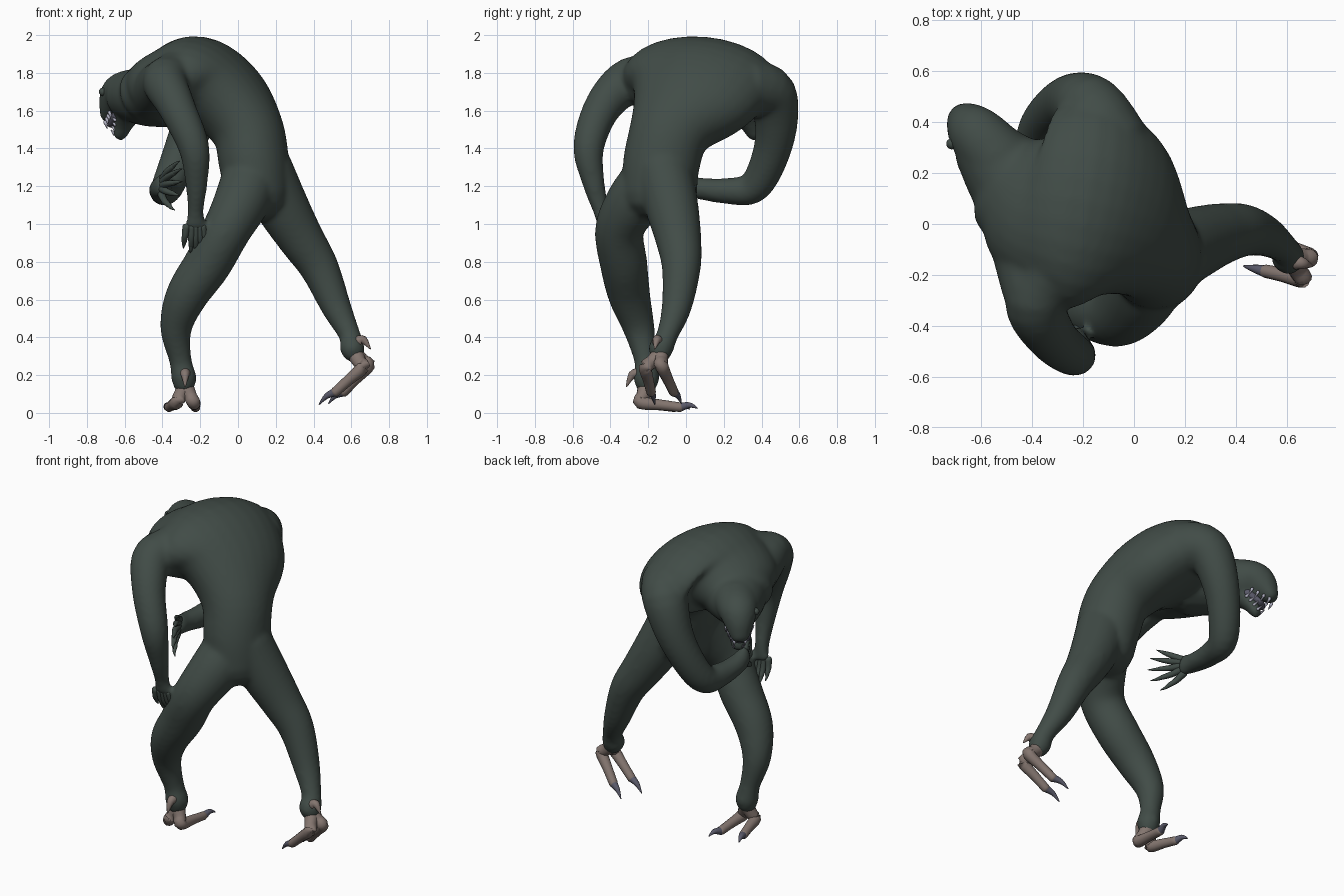
import bpy, bmesh, math
from mathutils import Vector as V

if "Cube" in bpy.data.objects:
    bpy.data.objects.remove(bpy.data.objects["Cube"])


def material(name, rgb):
    m = bpy.data.materials.new(name)
    m.diffuse_color = (*rgb, 1)
    m.use_nodes = True
    m.node_tree.nodes["Principled BSDF"].inputs["Base Color"].default_value = m.diffuse_color
    return m


SKIN = material("dark green skin", (0.053, 0.072, 0.063))
FOOT = material("pinkish brown foot", (0.23, 0.18, 0.16))
CLAW = material("violet grey claw", (0.1, 0.1, 0.14))
TOOTH = material("pale tooth", (0.42, 0.42, 0.52))


def spline(pts, sub):
    """Catmull-Rom through stations (x, y, z, half width, half depth)."""
    p = [pts[0]] + pts + [pts[-1]]
    out = []
    for i in range(1, len(p) - 2):
        for s in range(sub):
            t = s / sub
            out.append([0.5 * (2 * b + (c - a) * t + (2*a - 5*b + 4*c - d) * t*t
                        + (3*b - a - 3*c + d) * t**3)
                        for a, b, c, d in zip(p[i-1], p[i], p[i+1], p[i+2])])
    return out + [list(pts[-1])]


def add_tube(bm, pts, side=(0, 1, 0), sides=20, sub=5):
    """Loft rounded ellipses along a path; width runs along 'side'."""
    pts = [tuple(p) if len(p) == 5 else (*p, p[3]) for p in pts]
    st = spline(pts, sub)
    cen = [V(s[:3]) for s in st]
    tan = [(cen[min(i+1, len(st)-1)] - cen[max(i-1, 0)]).normalized() for i in range(len(st))]
    sec = [(c, t, s[3], s[4]) for c, t, s in zip(cen, tan, st)]

    def cap(c, t, a, b, sign):
        r = min(a, b) * 0.8
        return [(c + t * sign * r * math.sin(q), t, a * math.cos(q), b * math.cos(q))
                for q in (0.5, 1.0, 1.4)]
    sec = cap(*sec[0], -1)[::-1] + sec + cap(*sec[-1], 1)
    rings = []
    for c, t, a, b in sec:
        u = V(side)
        u = (u - t * u.dot(t)).normalized()
        w = t.cross(u)
        rings.append([bm.verts.new(c + u * a * math.cos(k) + w * b * math.sin(k))
                      for k in (2 * math.pi * j / sides for j in range(sides))])
    new = []
    for r, q in zip(rings, rings[1:]):
        for j in range(sides):
            k = (j + 1) % sides
            new.append(bm.faces.new((r[j], r[k], q[k], q[j])))
    new += [bm.faces.new(rings[0][::-1]), bm.faces.new(rings[-1])]
    bmesh.ops.recalc_face_normals(bm, faces=new)


def finish(bm, name, mat):
    me = bpy.data.meshes.new(name)
    for f in bm.faces:
        f.smooth = True
    bm.to_mesh(me)
    bm.free()
    me.materials.append(mat)
    ob = bpy.data.objects.new(name, me)
    bpy.context.collection.objects.link(ob)
    return ob


def tubes(name, mat, paths, side=(0, 1, 0), sides=10, sub=4):
    bm = bmesh.new()
    for p in paths:
        add_tube(bm, p, side, sides, sub)
    return finish(bm, name, mat)


# body: torso, neck, head, jaw, arms and legs fused into one skin
body = bmesh.new()
SHOULDERS = (0.23, 0.97, -0.08)
HEAD = (0.76, 0.65, 0)
add_tube(body, [(0.11, -0.14, 1.15, .20, .17), (0.085, -0.13, 1.32, .205, .185),
                (0.05, -0.08, 1.50, .225, .19), (-0.07, 0.03, 1.67, .36, .22),
                (-0.22, 0.08, 1.76, .42, .235), (-0.37, 0.09, 1.73, .33, .195),
                (-0.47, 0.14, 1.69, .22, .165)], SHOULDERS, 28)
# chest and shoulder fill
add_tube(body, [(-0.44, 0.04, 1.69, .15), (-0.42, -0.12, 1.72, .135), (-0.395, -0.27, 1.755, .12)], (0, 0, 1))
add_tube(body, [(-0.18, 0.0, 1.82, .15), (-0.30, -0.15, 1.79, .14), (-0.37, -0.26, 1.765, .125)], (0, 0, 1))
# neck, head and lower jaw
add_tube(body, [(-0.36, 0.08, 1.70, .22, .19), (-0.48, 0.18, 1.68, .185, .165),
                (-0.58, 0.29, 1.68, .135, .13)], HEAD)
add_tube(body, [(-0.54, 0.26, 1.70, .135, .125), (-0.615, 0.35, 1.69, .115, .11),
                (-0.655, 0.395, 1.635, .088, .088), (-0.68, 0.425, 1.575, .058, .05)], HEAD)
add_tube(body, [(-0.575, 0.29, 1.60, .09, .07), (-0.605, 0.335, 1.53, .06, .048),
                (-0.625, 0.36, 1.468, .044, .032)], HEAD)
# hanging arm
add_tube(body, [(-0.28, -0.14, 1.74, .15), (-0.385, -0.30, 1.755, .125), (-0.325, -0.44, 1.62, .10),
                (-0.235, -0.515, 1.41, .083), (-0.22, -0.49, 1.22, .06), (-0.225, -0.45, 1.07, .043),
                (-0.225, -0.437, 0.99, .058, .03)], (1, 0, 0))
# bent arm
add_tube(body, [(-0.10, 0.32, 1.72, .16), (-0.175, 0.455, 1.68, .135), (-0.27, 0.47, 1.45, .105),
                (-0.37, 0.37, 1.205, .087), (-0.40, 0.22, 1.175, .07), (-0.41, 0.06, 1.19, .058),
                (-0.40, -0.02, 1.205, .065, .038)], (0, 0, 1))
# standing leg and trailing leg
add_tube(body, [(0.07, -0.17, 1.25, .155), (0.02, -0.275, 1.12, .148), (-0.06, -0.352, 0.97, .13),
                (-0.16, -0.33, 0.79, .126), (-0.272, -0.30, 0.62, .112), (-0.328, -0.25, 0.45, .085),
                (-0.305, -0.215, 0.28, .06), (-0.287, -0.21, 0.19, .07, .068),
                (-0.285, -0.21, 0.15, .06)], (0, 1, 0))
add_tube(body, [(0.14, -0.12, 1.28, .155), (0.235, -0.075, 1.09, .142), (0.335, -0.04, 0.92, .122),
                (0.43, -0.025, 0.77, .104), (0.52, -0.05, 0.56, .08), (0.592, -0.10, 0.41, .058),
                (0.605, -0.13, 0.345, .068), (0.615, -0.135, 0.315, .058)], (0, 1, 0))
skin = finish(body, "body", SKIN)
mod = skin.modifiers.new("fuse", 'REMESH')
mod.mode = 'VOXEL'
mod.voxel_size = 0.013
mod.use_smooth_shade = True
mod = skin.modifiers.new("soften", 'SMOOTH')
mod.factor = 0.5
mod.iterations = 14


def hand(name, palm, direction, spread, curl, length, fan):
    """Four fingers and a thumb fanned out from the palm, each with a claw."""
    p, d, s, c = V(palm), V(direction).normalized(), V(spread).normalized(), V(curl).normalized()
    fingers, claws = [], []
    for k, n in ((-1.9, .75), (-.75, .95), (0, 1), (.75, .95), (1.5, .8)):
        base = p + s * k * .026
        way = (d + s * k * fan).normalized()
        mid, end = base + way * length * n * .5, base + way * length * n * .85 + c * .012
        tip = base + way * length * n * 1.25 + c * .03
        fingers.append([(*base, .021), (*mid, .018), (*end, .014)])
        claws.append([(*end, .013), (*((end + tip) / 2 - c * .004), .009), (*tip, .002)])
    tubes(name + "_fingers", SKIN, fingers)
    tubes(name + "_claws", SKIN, claws)


hand("hanging_hand", (-0.225, -0.44, 0.985), (0.02, 0.22, -1), (1, 0.1, 0), (0, 1, 0), .125, .08)
hand("bent_hand", (-0.40, -0.03, 1.205), (0.38, -1, 0.1), (0.1, 0, 1), (1, 0, 0), .17, .36)


def foot(name, ankle, toes, spur):
    """Two long toes, each ankle > knuckle > toe end > claw tip, plus a heel spur."""
    pads, claws = [], []
    for knuckle, end, tip in toes:
        k, e, t = V(knuckle), V(end), V(tip)
        pads.append([(*ankle, .045), (*(V(ankle).lerp(k, .6)), .037), (*k, .036),
                     (*(k.lerp(e, .5)), .029), (*e, .026)])
        claws.append([(*e, .024), (*(e.lerp(t, .55) + V((0, 0, .014))), .015), (*t, .003)])
    pads.append([(*spur[0], .03), (*spur[1], .022), (*spur[2], .004)])
    tubes(name + "_toes", FOOT, pads, (0.3, 0.2, 1), 12)
    tubes(name + "_claws", CLAW, claws, (0.3, 0.2, 1), 10)


foot("standing_foot", (-0.28, -0.21, 0.14),
     [((-0.235, -0.24, .055), (-0.225, -0.03, .03), (-0.205, 0.06, .025)),
      ((-0.325, -0.235, .055), (-0.365, -0.06, .03), (-0.39, 0.02, .02))],
     [(-0.28, -0.25, .21), (-0.28, -0.285, .20), (-0.28, -0.315, .14)])
foot("trailing_foot", (0.62, -0.135, 0.31),
     [((0.66, -0.215, .24), (0.515, -0.185, .11), (0.43, -0.165, .045)),
      ((0.69, -0.13, .25), (0.56, -0.065, .11), (0.48, -0.025, .05))],
     [(0.64, -0.15, .38), (0.665, -0.155, .385), (0.70, -0.165, .34)])

# mouth lining and teeth along both jaws
tubes("mouth_lining", CLAW, [[(-0.60, 0.32, 1.58, .086, .04), (-0.65, 0.38, 1.525, .056, .02)]], HEAD)
side, teeth = V((0.76, 0.65, 0)), []
for sgn in (-1, 1):
    for i in range(4):
        t = i / 3
        w = side * sgn * (.078 - .046 * t)
        up = V((-0.622, 0.348, 1.592)).lerp(V((-0.68, 0.425, 1.54)), t) + w
        low = V((-0.598, 0.32, 1.55)).lerp(V((-0.632, 0.373, 1.475)), t) + w * .88
        teeth.append([(*up, .010), (*(up + V((0.012, -0.012, -0.034))), .003)])
        teeth.append([(*low, .009), (*(low + V((-0.018, 0.02, 0.022))), .003)])
tubes("teeth", TOOTH, teeth, HEAD, 6, 1)

# brow-like eye bumps on both sides of the head
for sgn, label in ((-1, "left"), (1, "right")):
    c = V((-0.648, 0.372, 1.70)) + side * sgn * .088
    bm = bmesh.new()
    bmesh.ops.create_uvsphere(bm, u_segments=14, v_segments=8, radius=.022)
    bmesh.ops.translate(bm, verts=bm.verts, vec=c)
    finish(bm, label + "_eye", SKIN)
